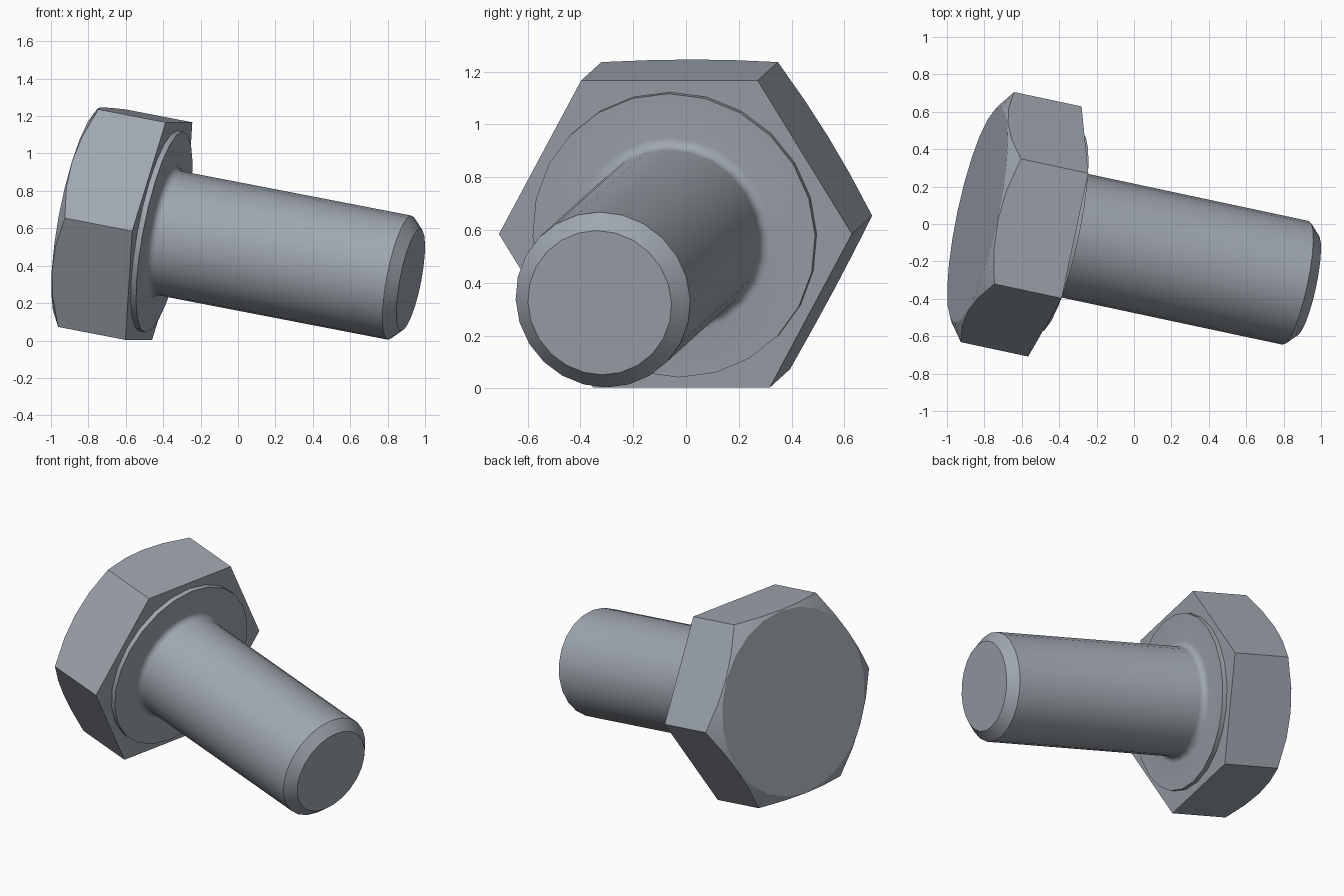
import bpy, bmesh
from math import sin, cos, pi, tan, radians
from mathutils import Vector, Matrix

cube = bpy.data.objects.get("Cube")
if cube:
    bpy.data.objects.remove(cube, do_unlink=True)

SEG = 24
steel = bpy.data.materials.new("blue_grey_steel")
steel.use_nodes = True
COLOUR = (0.35, 0.385, 0.43, 1)
steel.diffuse_color = COLOUR
steel.node_tree.nodes["Principled BSDF"].inputs["Base Color"].default_value = COLOUR

# Tilted frame: origin under the head, local z runs down the shank
base, tip = Vector((-0.423, -0.04, 0.585)), Vector((0.923, -0.327, 0.325))
axis = (tip - base).normalized()
LENGTH = (tip - base).length
side = Vector((0, 0, 1)).cross(axis).normalized() * -1
side = -side
frame = Matrix((side, axis.cross(side), axis)).transposed().to_4x4()
frame.translation = base


def point(radius, angle, z):
    return (radius * cos(angle), radius * sin(angle), z)


def finish(bm, name):
    bmesh.ops.recalc_face_normals(bm, faces=bm.faces)
    mesh = bpy.data.meshes.new(name)
    bm.to_mesh(mesh)
    bm.free()
    obj = bpy.data.objects.new(name, mesh)
    bpy.context.collection.objects.link(obj)
    mesh.materials.append(steel)
    obj.matrix_world = frame
    bpy.ops.object.select_all(action='DESELECT')
    obj.select_set(True)
    bpy.context.view_layer.objects.active = obj
    bpy.ops.object.shade_smooth_by_angle(angle=radians(25))


# Hex head with a conical chamfer cutting the outer corners
APOTHEM, CROWN, HEIGHT = 0.592, 0.588, 0.43
bm = bmesh.new()
low, mid, top = [], [], []
for i in range(SEG):
    a = 2 * pi * i / SEG
    hex_r = APOTHEM / cos(a % (pi / 3) - pi / 6)
    drop = (hex_r - CROWN) * tan(pi / 6)
    mid.append(bm.verts.new(point(hex_r, a, drop - HEIGHT)))
    top.append(bm.verts.new(point(CROWN, a, -HEIGHT)))
    if i % 4 == 0:
        low.append(bm.verts.new(point(hex_r, a, 0)))
bm.faces.new(low)
bm.faces.new(top)
for i in range(SEG):
    j = (i + 1) % SEG
    bm.faces.new((mid[i], mid[j], top[j], top[i]))
for k in range(6):
    arc = [mid[(4 * k + n) % SEG] for n in range(5)]
    bm.faces.new([low[(k + 1) % 6], low[k]] + arc)
finish(bm, "hex_head")

# Washer face, fillet, shank and chamfered tip as one turned profile
WASHER_R, WASHER_Z, SHANK_R, FILLET, CHAMFER = 0.547, 0.03, 0.338, 0.04, 0.06
profile = [(WASHER_R, -0.02), (WASHER_R, WASHER_Z)]
for n in range(6):
    t = n * pi / 10
    profile.append((SHANK_R + FILLET * (1 - sin(t)), WASHER_Z + FILLET * (1 - cos(t))))
profile += [(SHANK_R, LENGTH - CHAMFER), (SHANK_R - CHAMFER, LENGTH)]
bm = bmesh.new()
rings = [[bm.verts.new(point(r, 2 * pi * i / SEG, z)) for i in range(SEG)]
         for r, z in profile]
for a, b in zip(rings, rings[1:]):
    for i in range(SEG):
        j = (i + 1) % SEG
        bm.faces.new((a[i], a[j], b[j], b[i]))
bm.faces.new(rings[0])
bm.faces.new(rings[-1])
finish(bm, "shank_with_washer_face")
